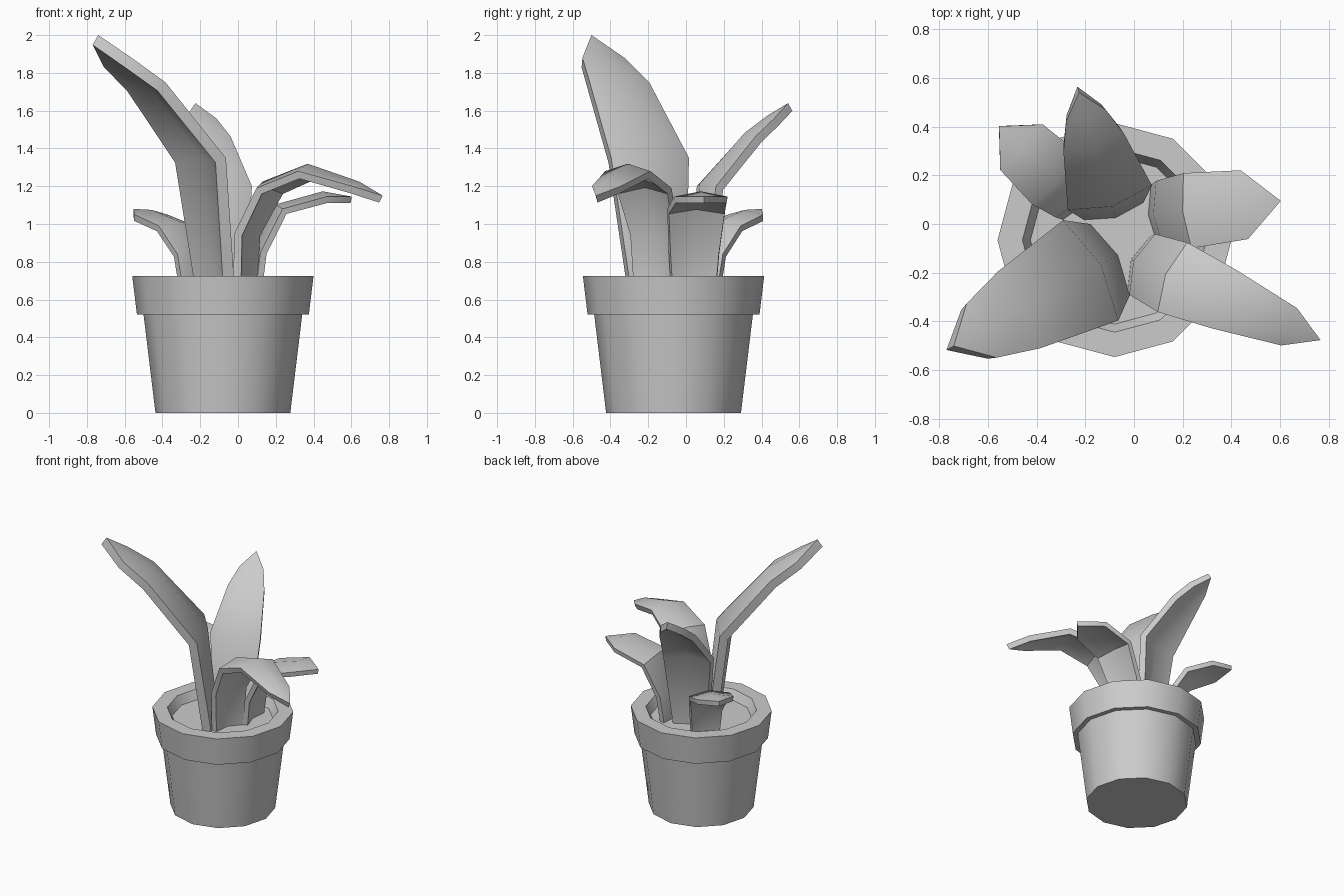
import bpy, math
from mathutils import Vector

if "Cube" in bpy.data.objects:
    bpy.data.objects.remove(bpy.data.objects["Cube"])

CX, CY, SIDES = -0.08, -0.066, 12


def make_object(name, verts, faces, thickness=0.0, angle=40):
    mesh = bpy.data.meshes.new(name)
    mesh.from_pydata(verts, [], faces)
    obj = bpy.data.objects.new(name, mesh)
    bpy.context.collection.objects.link(obj)
    bpy.ops.object.select_all(action='DESELECT')
    obj.select_set(True)
    bpy.context.view_layer.objects.active = obj
    if thickness:
        mod = obj.modifiers.new("thickness", 'SOLIDIFY')
        mod.thickness = thickness
        mod.offset = -1
        bpy.ops.object.modifier_apply(modifier=mod.name)
    bpy.ops.object.shade_smooth_by_angle(angle=math.radians(angle))
    return obj


def lathe(name, profile):
    """Turn an (r, z) profile around the pot axis; both ends get a flat cap."""
    verts, faces = [], []
    for r, z in profile:
        for k in range(SIDES):
            a = math.tau * k / SIDES
            verts.append((CX + r * math.cos(a), CY + r * math.sin(a), z))
    for i in range(len(profile) - 1):
        for k in range(SIDES):
            n = (k + 1) % SIDES
            faces.append((i * SIDES + k, i * SIDES + n, (i + 1) * SIDES + n, (i + 1) * SIDES + k))
    faces.append(tuple(reversed(range(SIDES))))
    last = (len(profile) - 1) * SIDES
    faces.append(tuple(range(last, last + SIDES)))
    return make_object(name, verts, faces)


def leaf(name, base, azimuth, thickness, bulge, stations, tip):
    """Arched blade: stations are (reach, height, half width), ending in a point."""
    a = math.radians(azimuth)
    out = Vector((math.cos(a), math.sin(a), 0))
    side = Vector((-math.sin(a), math.cos(a), 0))
    origin = Vector((base[0], base[1], 0))
    path = [(r, z) for r, z, w in stations] + [tip]
    verts, faces = [], []
    for i, (r, z, w) in enumerate(stations):
        p0, p1 = path[max(i - 1, 0)], path[i + 1]
        t = Vector((p1[0] - p0[0], p1[1] - p0[1])).normalized()
        normal = out * -t.y + Vector((0, 0, t.x))
        c = origin + out * r + Vector((0, 0, z))
        verts += [c - side * w, c + normal * bulge * w, c + side * w]
    for i in range(len(stations) - 1):
        for j in range(2):
            q = 3 * i + j
            faces.append((q, q + 3, q + 4, q + 1))
    end = len(verts)
    verts.append(origin + out * tip[0] + Vector((0, 0, tip[1])))
    faces += [(end - 3, end, end - 2), (end - 2, end, end - 1)]
    make_object(name, verts, faces, thickness)


# Pot with overhanging rim, and soil inside
lathe("pot", [(0.357, 0), (0.42, 0.52), (0.455, 0.52), (0.48, 0.725),
              (0.378, 0.725), (0.345, 0.66)])
lathe("soil", [(0.34, 0.6), (0.345, 0.662)])

# Leaves
leaf("tall_leaf", (-0.105, -0.15), 208.9, 0.062, 0.22,
     [(-0.01, 0.64, 0.165), (0.083, 1.35, 0.235), (0.418, 1.75, 0.18), (0.594, 1.88, 0.127)],
     (0.725, 2.0))
leaf("back_leaf", (-0.085, 0.06), 106.3, 0.048, 0.22,
     [(-0.01, 0.64, 0.125), (0.05, 1.2, 0.18), (0.284, 1.465, 0.13), (0.40, 1.56, 0.085)],
     (0.5, 1.64))
leaf("front_leaf", (0.02, -0.16), -23, 0.042, 0.3,
     [(0.0, 0.64, 0.12), (0.015, 0.95, 0.135), (0.15, 1.19, 0.155), (0.38, 1.28, 0.13),
      (0.67, 1.2, 0.083)],
     (0.81, 1.15))
leaf("right_leaf", (0.08, 0.04), 6, 0.035, 0.2,
     [(0.0, 0.64, 0.12), (0.025, 0.85, 0.135), (0.14, 1.08, 0.155), (0.375, 1.145, 0.142)],
     (0.525, 1.145))
leaf("left_leaf", (-0.22, 0.09), 137, 0.035, 0.2,
     [(0.0, 0.64, 0.1), (0.03, 0.84, 0.115), (0.14, 0.99, 0.142), (0.33, 1.05, 0.128)],
     (0.456, 1.08))
